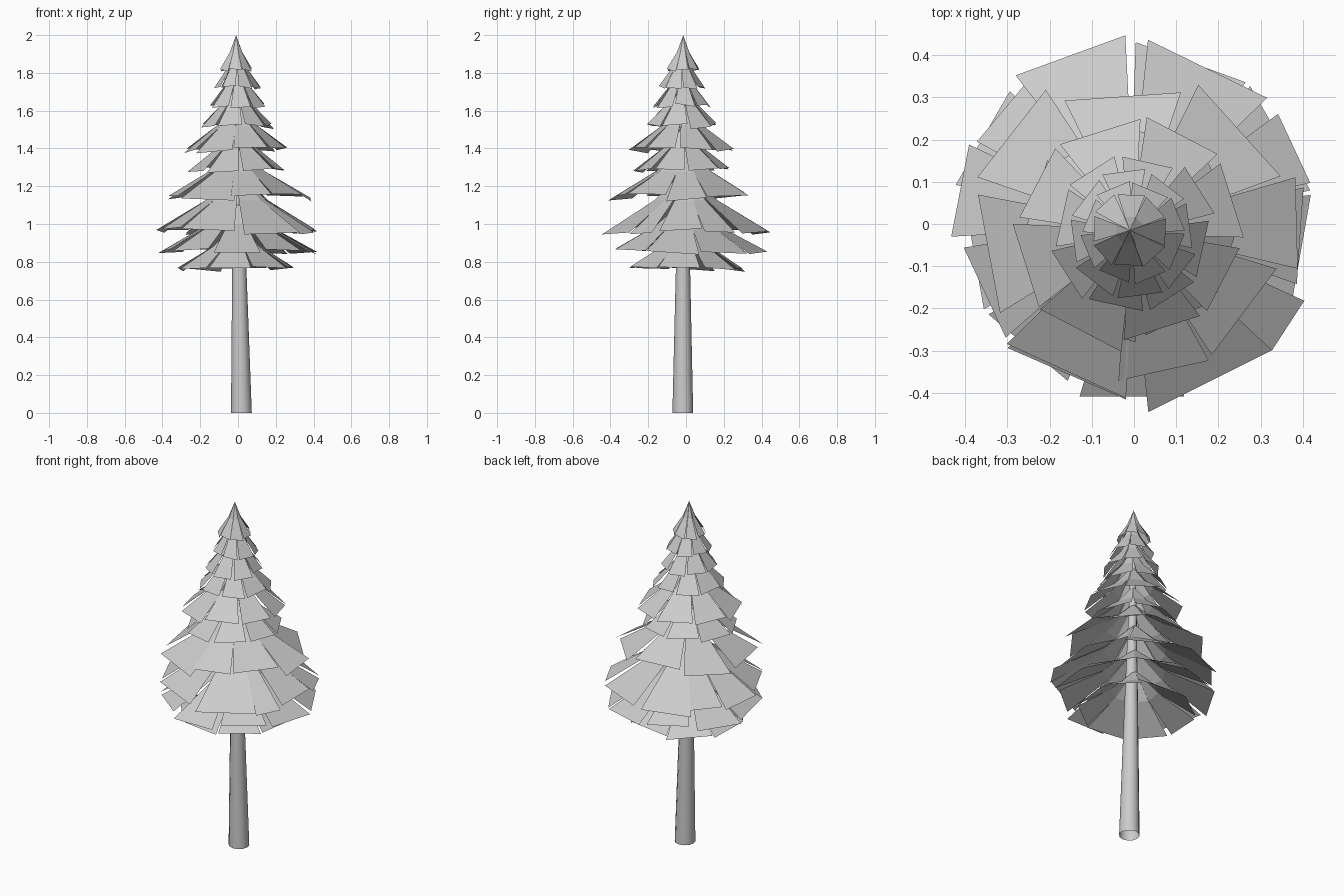
import bpy, bmesh, random
from math import cos, sin, radians

if "Cube" in bpy.data.objects:
    bpy.data.objects.remove(bpy.data.objects["Cube"])

random.seed(5)


def make_object(name, bm):
    mesh = bpy.data.meshes.new(name)
    bm.to_mesh(mesh)
    bm.free()
    ob = bpy.data.objects.new(name, mesh)
    bpy.context.collection.objects.link(ob)
    return ob


# Trunk: hollow, slightly leaning tapered tube
bm = bmesh.new()
rings = []
for x, y, z, r in [(0.018, -0.017, 0, 0.055), (0.007, -0.016, 0.75, 0.038),
                   (-0.004, -0.015, 1.45, 0.02), (-0.01, -0.015, 1.93, 0.004)]:
    rings.append([bm.verts.new((x + r * cos(radians(a)), y + r * sin(radians(a)), z))
                  for a in range(0, 360, 30)])
for lo, hi in zip(rings, rings[1:]):
    for i in range(12):
        j = (i + 1) % 12
        bm.faces.new((lo[i], lo[j], hi[j], hi[i]))
trunk = make_object("trunk", bm)
bpy.context.view_layer.objects.active = trunk
trunk.select_set(True)
bpy.ops.object.shade_smooth_by_angle()


# Even ring of panels: (start angle, end angle, reach) with small gaps
def even_arcs(count, start, jitter):
    step = 360 / count
    arcs = []
    for i in range(count):
        mid, half = start + step * (i + 0.5), step * random.uniform(0.42, 0.5)
        arcs.append((mid - half, mid + half, 1 - random.uniform(0, jitter)))
    return arcs


# Branch tier: ring of flat drooping panels, bent once between trunk and edge
def branch_tier(name, edge_r, edge_z, top_z, arcs):
    bm = bmesh.new()
    cx = -0.005
    cy = -0.022 * min(1, max(0, (edge_z - 0.95) / 0.5))
    drop = top_z - edge_z
    inner_r = 0.012
    if top_z > 1.99:
        cx, cy, inner_r = -0.01, -0.015, 0
    for a0, a1, reach in arcs:
        roll = random.uniform(-0.04, 0.04) * drop
        rows = []
        for f, h, spread in [(0, 1, 1.1), (0.36, 0.53, 1.08), (1, 0, 1)]:
            row = []
            for s in (-1, 1):
                a = radians((a0 + a1) / 2 + s * spread * (a1 - a0) / 2)
                r = inner_r + (edge_r - inner_r) * f
                z = edge_z + drop * h
                if f == 1:
                    r *= reach
                    z += 0.83 * drop * (1 - reach) + s * roll
                row.append(bm.verts.new((cx + r * cos(a), cy + r * sin(a), z)))
            rows.append(row)
        for up, dn in zip(rows, rows[1:]):
            bm.faces.new((up[0], dn[0], dn[1], up[1]))
    bmesh.ops.remove_doubles(bm, verts=bm.verts, dist=0.0005)
    make_object(name, bm)


# The two widest exposed tiers have uneven panels
WIDE = [(-85, -42, 1), (-42, -24, 1), (-20, 12, 0.93), (13, 37, 0.97), (43, 85, 0.98),
        (92, 128, 1), (128, 152, 0.93), (154, 184, 0.96), (188, 222, 0.9), (225, 268, 0.93)]
UPPER = [(-14, 17, 1), (19, 65, 0.92), (70, 118, 0.84), (122, 162, 0.95),
         (168, 213, 0.92), (223, 268, 1), (-95, -60, 0.9), (-58, -16, 0.88)]

# edge radius, edge height, top height, panels
TIERS = [
    (0.330, 0.755, 1.00, even_arcs(8, -120, 0.08)),
    (0.435, 0.845, 1.13, even_arcs(9, -110, 0.08)),
    (0.447, 0.950, 1.28, WIDE),
    (0.405, 1.130, 1.41, UPPER),
    (0.268, 1.275, 1.52, even_arcs(8, 5, 0.10)),
    (0.285, 1.383, 1.64, even_arcs(8, 40, 0.12)),
    (0.202, 1.508, 1.75, even_arcs(8, 10, 0.10)),
    (0.160, 1.615, 1.84, even_arcs(8, 30, 0.08)),
    (0.126, 1.717, 1.92, even_arcs(8, 0, 0.08)),
    (0.096, 1.808, 2.00, even_arcs(8, 20, 0.08)),
]
for n, tier in enumerate(TIERS):
    branch_tier(f"branch_tier_{n + 1}", *tier)
